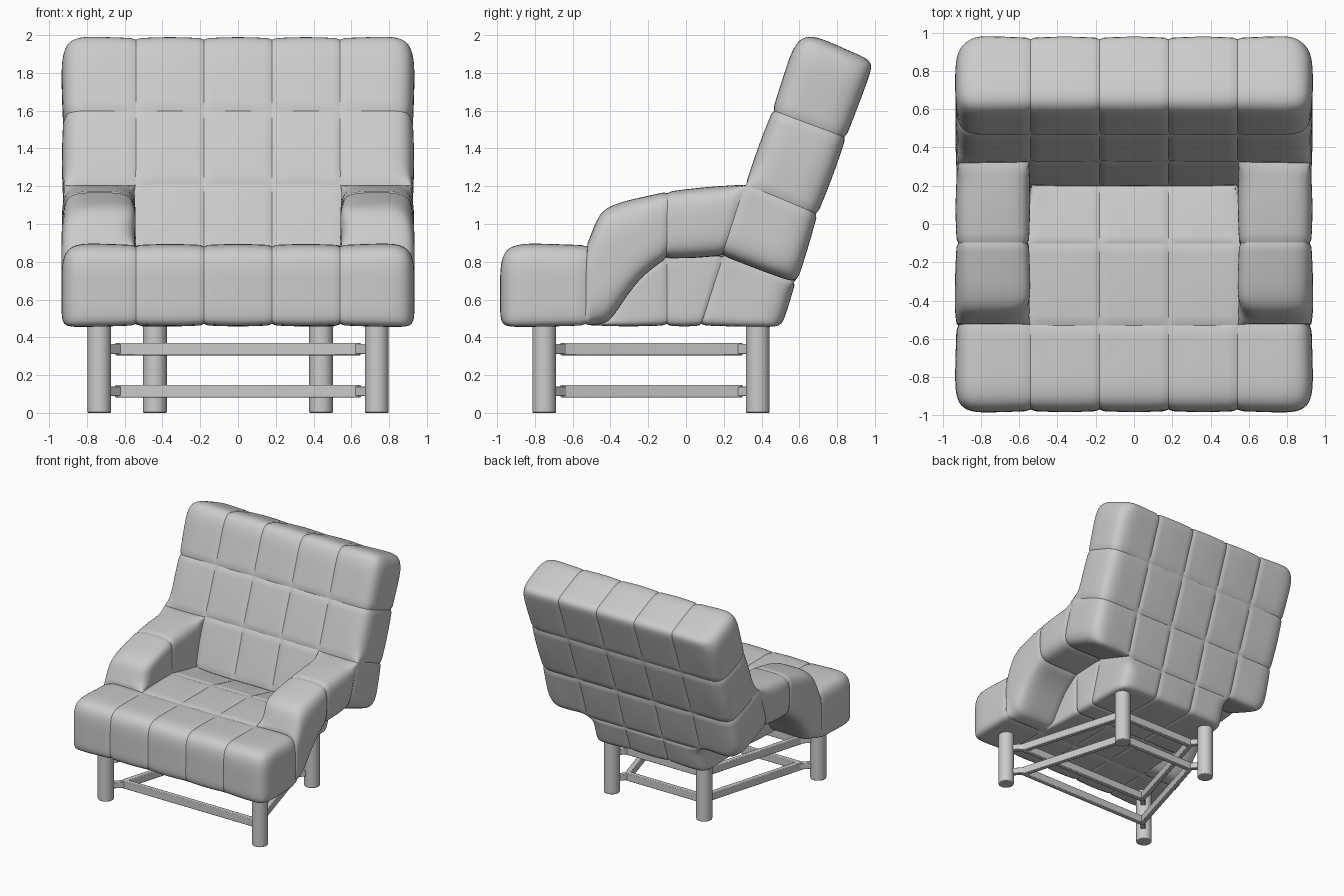
import bpy, bmesh, math
from mathutils import Vector

if "Cube" in bpy.data.objects:
    bpy.data.objects.remove(bpy.data.objects["Cube"])

# Side-profile points (y, z) shared by the padded blocks
P = dict(a0=(-.985, .455), a1=(-.985, .90), p0=(-.53, .455), p1=(-.53, .895),
         m=(-.37, .53), t=(-.44, 1.09), q=(-.10, 1.18), p2=(-.10, .895), p3=(-.10, .455),
         h=(-.10, .81), r0=(.08, .455), r1=(.19, .825), s=(.31, 1.215), u0=(.505, .455),
         u1=(.587, .685), v=(.705, 1.05), w=(.45, 1.605), x=(.855, 1.455),
         y=(.60, 2.035), z=(.998, 1.86))
# Bent edges: midpoint of two profile points -> new (y, z)
BENDS = {("m", "h"): (-.25, .715), ("p0", "m"): (-.42, .465)}
X = [-.935, -.54, -.18, .18, .54, .935]
ALL, MID, OUT = (0, 1, 2, 3, 4), (1, 2, 3), (0, 4)
# Blocks: group name, profile corners, columns they fill
BLOCKS = [("front", "a0 a1 p1 p0", ALL), ("seat", "p0 p1 p2 p3", MID),
          ("rear_seat", "p3 p2 r1 r0", MID), ("base", "r0 r1 u1 u0", MID),
          ("low_back", "r1 s v u1", ALL), ("mid_back", "s w x v", ALL),
          ("top_back", "w y z x", ALL), ("arm", "p0 p1 t m", OUT),
          ("arm", "m t q h", OUT), ("rear_arm", "h q s r1", OUT)]
OVERLAPPING = ("seat", "rear_seat", "arm", "rear_arm")


def pt(x, name):
    return Vector((x, *P[name]))


def hull_faces():
    """Outer faces of all blocks, turned outwards, with the block they belong to."""
    faces = {}

    def add(corners, group, outward):
        n = (corners[2] - corners[0]).cross(corners[3] - corners[1])
        if n.dot(outward) < 0:
            corners = corners[::-1]
        key = frozenset(tuple(round(c, 4) for c in p) for p in corners)
        if key in faces:
            del faces[key]
        else:
            faces[key] = (corners, group)

    for name, prof, cols in BLOCKS:
        prof = prof.split()
        for c in cols:
            lo = [pt(X[c], k) for k in prof]
            hi = [pt(X[c + 1], k) for k in prof]
            mid = sum(lo + hi, Vector()) / 8
            quads = [(lo, c), (hi, c + 1)]
            for i in range(4):
                j = (i + 1) % 4
                quads.append(([lo[i], lo[j], hi[j], hi[i]], None))
            for q, plane in quads:
                if plane in (1, 4) and name in OVERLAPPING:
                    continue
                add(q, (name, c), sum(q, Vector()) / 4 - mid)
    # Seat flanks below the arms and inner arm faces above the seat
    for sgn, i, seat_col, arm_col in ((-1, 1, 1, 0), (1, 4, 3, 4)):
        for name, col, d, prof in (("seat", seat_col, sgn, "p0 m h p3"),
                                   ("rear_seat", seat_col, sgn, "p3 h r1 r0"),
                                   ("arm", arm_col, -sgn, "p1 t q p2"),
                                   ("rear_arm", arm_col, -sgn, "p2 q s r1")):
            add([pt(X[i], k) for k in prof.split()], (name, col), Vector((d, 0, 0)))
    return faces.values()


def build_upholstery():
    bm = bmesh.new()
    verts, groups = {}, {}
    bends = {tuple(round((P[a][i] + P[b][i]) / 2, 4) for i in (0, 1)): new
             for (a, b), new in BENDS.items()}

    def vert(p):
        k = tuple(round(c, 4) for c in p)
        if k not in verts:
            for (by, bz), new in bends.items():
                if abs(p.y - by) < .001 and abs(p.z - bz) < .001:
                    p = Vector((p.x, *new))
            verts[k] = bm.verts.new(p)
        return verts[k]

    # Split every block face into 2 x 2
    for (a, b, c, d), group in hull_faces():
        g = [[vert(a.lerp(b, i / 2).lerp(d.lerp(c, i / 2), j / 2)) for j in range(3)] for i in range(3)]
        for i in range(2):
            for j in range(2):
                f = bm.faces.new((g[i][j], g[i + 1][j], g[i + 1][j + 1], g[i][j + 1]))
                f.smooth = True
                groups[f] = group
    bm.normal_update()
    # Stitched seams between blocks; tighter rounding underneath and along the back
    crease = bm.edges.layers.float.new("crease_edge")
    seam = set()
    for e in bm.edges:
        if len({groups[f] for f in e.link_faces}) > 1:
            e[crease] = 1.0
            e.smooth = False
            seam.update(e.verts)
        elif e.calc_face_angle(0) > .6:
            mid = (e.verts[0].co + e.verts[1].co) / 2
            near = [math.hypot(mid.y - P[k][0], mid.z - P[k][1]) < .02 for k in ("z", "u1", "u0")]
            if mid.z < .46 or any(near):
                e[crease] = .35
    for v in seam:
        v.co -= v.normal * .010
    me = bpy.data.meshes.new("upholstery")
    bm.to_mesh(me)
    bm.free()
    ob = bpy.data.objects.new("upholstery", me)
    bpy.context.collection.objects.link(ob)
    sub = ob.modifiers.new("round", 'SUBSURF')
    sub.levels = sub.render_levels = 3
    activate(ob)
    bpy.ops.object.modifier_apply(modifier="round")
    # Pull the stitch lines in a little more
    bm = bmesh.new()
    bm.from_mesh(ob.data)
    bm.normal_update()
    for v in {v for e in bm.edges if not e.smooth for v in e.verts}:
        v.co -= v.normal * .008
    bm.to_mesh(ob.data)
    bm.free()


def activate(ob):
    bpy.ops.object.select_all(action='DESELECT')
    ob.select_set(True)
    bpy.context.view_layer.objects.active = ob


def bevel(ob, width):
    b = ob.modifiers.new("bevel", 'BEVEL')
    b.width, b.segments = width, 2
    b.limit_method = 'ANGLE'
    activate(ob)
    bpy.ops.object.shade_smooth_by_angle(angle=math.radians(35))


def bar(name, a, b, z, width, height, extra=0):
    """Straight bar between two plan points."""
    d = b - a
    bpy.ops.mesh.primitive_cube_add(size=1, location=(*((a + b) / 2), z))
    ob = bpy.context.object
    ob.name = name
    ob.scale = (d.length + extra, width, height)
    bpy.ops.object.transform_apply(location=False, rotation=False, scale=True)
    ob.rotation_euler.z = math.atan2(d.y, d.x)
    bevel(ob, .005)


build_upholstery()

# Legs, with the rail-frame corner that sits inside each one
LEGS = [("front_left", (-.735, -.75), (-.63, -.645)), ("front_right", (.735, -.75), (.63, -.645)),
        ("back_right", (.44, .38), (.36, .28)), ("back_left", (-.44, .38), (-.36, .28))]
for name, xy, corner in LEGS:
    bpy.ops.mesh.primitive_cylinder_add(vertices=32, radius=.063, depth=.49, location=(*xy, .245))
    bpy.context.object.name = name + "_leg"
    bevel(bpy.context.object, .006)

# Two rail frames, pinned to the legs at their corners
for level, z in (("lower", .115), ("upper", .338)):
    for i, side in enumerate(("front", "right", "back", "left")):
        name, xy, corner = LEGS[i]
        bar(f"{side}_{level}_rail", Vector(corner), Vector(LEGS[(i + 1) % 4][2]), z, .04, .066, .02)
        bar(f"{name}_{level}_pin", Vector(xy), Vector(corner), z, .04, .052)
